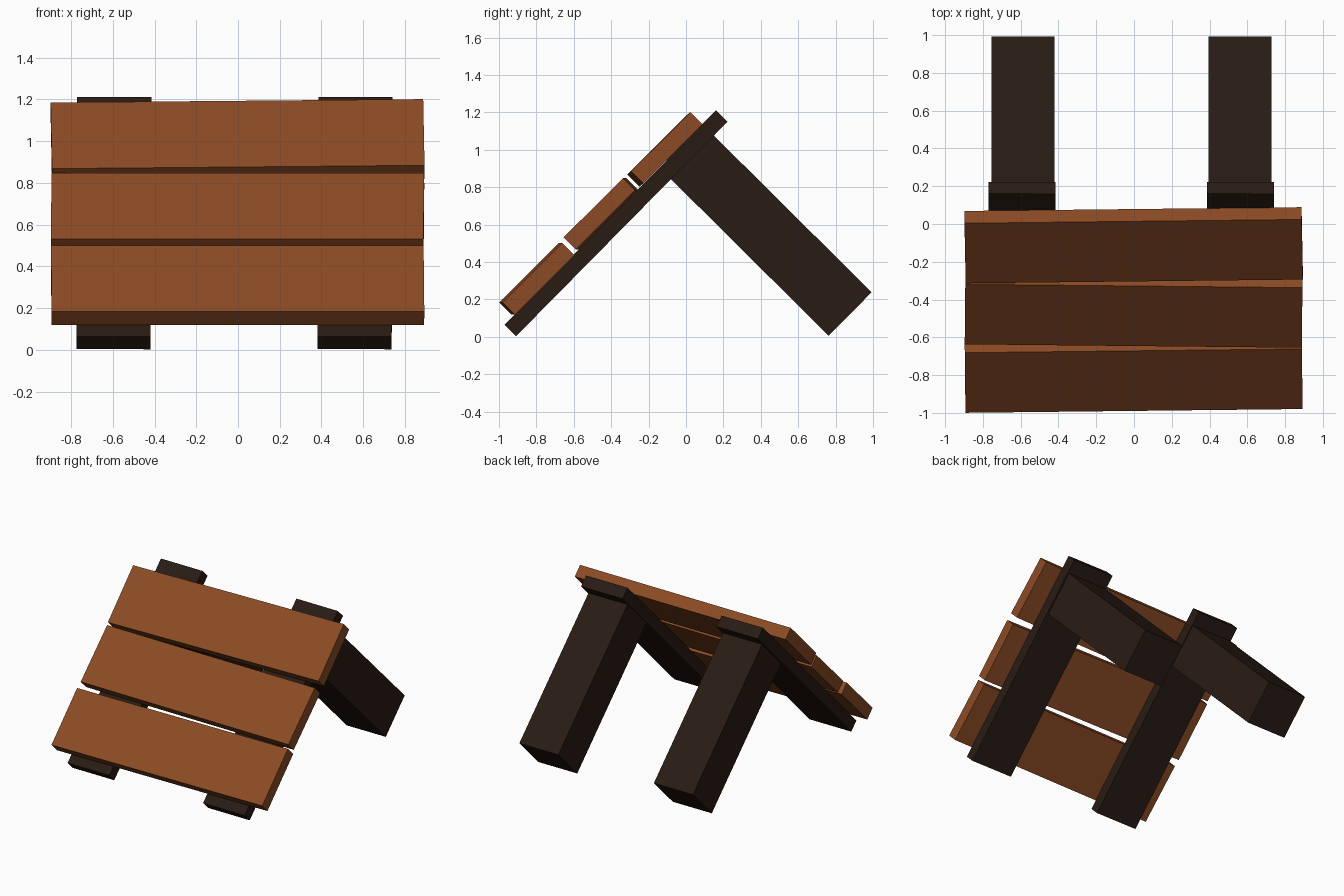
import bpy, bmesh
from math import radians, sin, cos
from mathutils import Vector, Matrix

if "Cube" in bpy.data.objects:
    bpy.data.objects.remove(bpy.data.objects["Cube"])


def material(name, color):
    m = bpy.data.materials.new(name)
    m.diffuse_color = (*color, 1)
    m.use_nodes = True
    m.node_tree.nodes["Principled BSDF"].inputs["Base Color"].default_value = m.diffuse_color
    return m


orange = material("orange_wood", (0.26, 0.07, 0.018))
dark = material("dark_wood", (0.022, 0.011, 0.007))


def beam(name, center, size, pitch, mat, skew=(1, 0, 0)):
    """Box sized (across, along slope, thick), pitched about x; skew is its cross axis."""
    across = Vector(skew).normalized()
    along = Vector((0, cos(radians(pitch)), sin(radians(pitch))))
    along = (along - across * along.dot(across)).normalized()
    basis = Matrix((across, along, across.cross(along))).transposed().to_4x4()
    mesh = bpy.data.meshes.new(name)
    bm = bmesh.new()
    bmesh.ops.create_cube(bm, size=1)
    bmesh.ops.scale(bm, vec=size, verts=bm.verts)
    bm.to_mesh(mesh)
    bm.free()
    mesh.materials.append(mat)
    ob = bpy.data.objects.new(name, mesh)
    ob.matrix_world = Matrix.Translation(center) @ basis
    bpy.context.collection.objects.link(ob)


# Three slightly crooked planks up the slope
for name, y, z, dy, dz in (("lower_plank", -0.798, 0.31, 0.02, 0.0),
                           ("middle_plank", -0.4545, 0.6575, -0.018, 0.0),
                           ("upper_plank", -0.1125, 1.0025, 0.02, 0.016)):
    beam(name, (-0.002, y, z), (1.785, 0.449, 0.092), 44.9, orange, (1.785, dy, dz))

# Sloping rails behind the planks, each with a thick rear leg
for side, rail_x, leg_x in (("left", -0.595, -0.5875), ("right", 0.561, 0.561)):
    beam(side + "_rail", (rail_x, -0.374, 0.6075), (0.355, 1.61, 0.087), 45.4, dark,
         (1, -0.002, -0.002))
    beam(side + "_rear_leg", (leg_x, 0.456, 0.541), (0.333, 1.188, 0.327), -45 + 0.2, dark)
